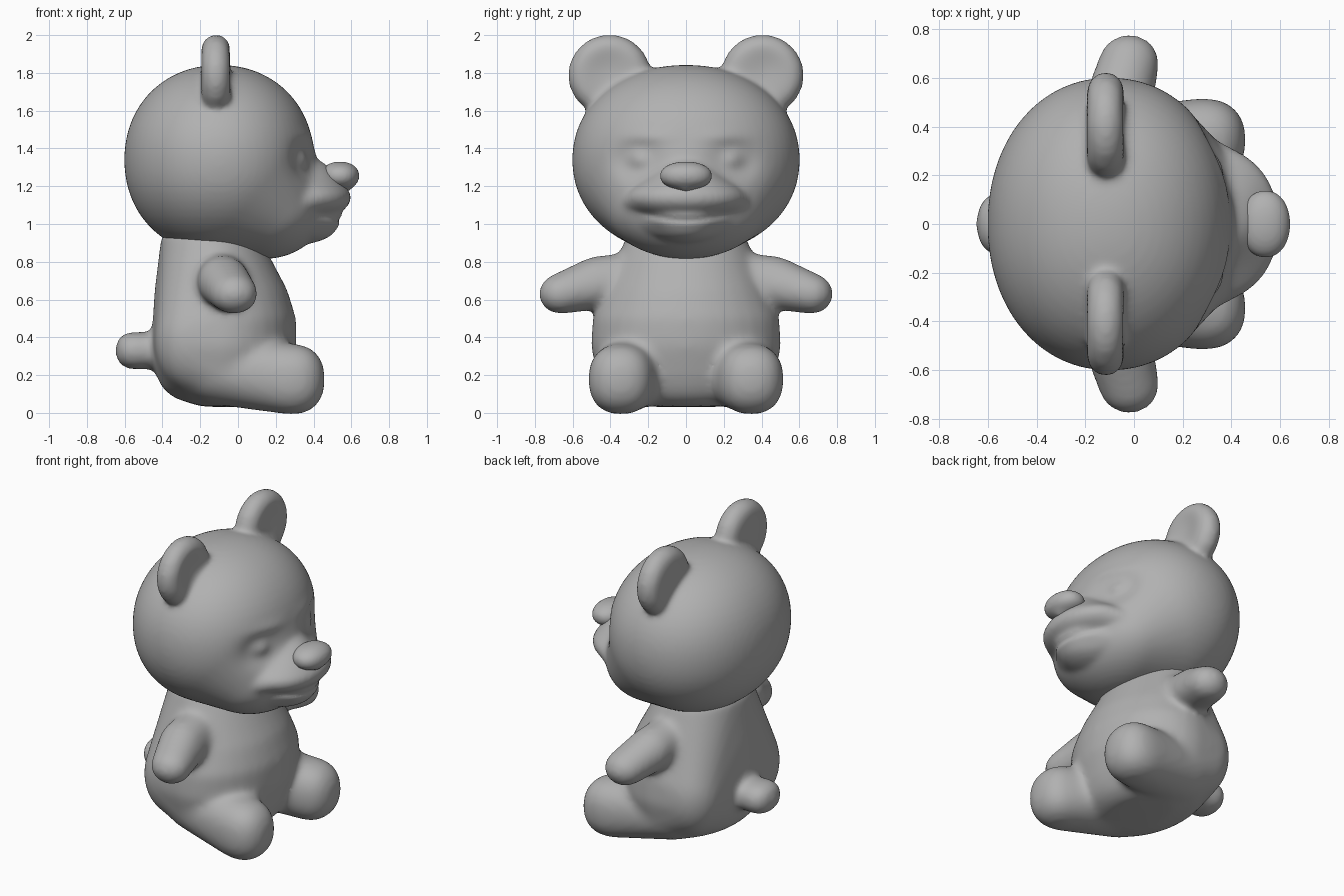
import bpy, bmesh, math
from mathutils import Vector

cube = bpy.data.objects.get("Cube")
if cube:
    bpy.data.objects.remove(cube, do_unlink=True)

grey = bpy.data.materials.new("plain grey")
grey.use_nodes = True
grey.diffuse_color = (0.44, 0.44, 0.44, 1)
grey.node_tree.nodes["Principled BSDF"].inputs["Base Color"].default_value = (0.44, 0.44, 0.44, 1)


def ball(centre, radii, power=2.0, rings=16, sides=32):
    """Points on an ellipsoid; a higher power makes it squarer."""
    points = []
    for i in range(rings):
        v = math.pi * (i + 0.5) / rings
        for j in range(sides):
            u = math.tau * j / sides
            d = Vector((math.sin(v) * math.cos(u), math.sin(v) * math.sin(u), math.cos(v)))
            d /= sum(abs(c) ** power for c in d) ** (1 / power)
            points.append(Vector(c + r * k for c, r, k in zip(centre, radii, d)))
    return points


def hull(bm, *clouds):
    """Add the convex skin around one or more balls."""
    tmp = bmesh.new()
    for cloud in clouds:
        for p in cloud:
            tmp.verts.new(p)
    bmesh.ops.convex_hull(tmp, input=tmp.verts[:])
    loose = [v for v in tmp.verts if not v.link_faces]
    bmesh.ops.delete(tmp, geom=loose, context='VERTS')
    bmesh.ops.recalc_face_normals(tmp, faces=tmp.faces[:])
    mesh = bpy.data.meshes.new("piece")
    tmp.to_mesh(mesh)
    tmp.free()
    bm.from_mesh(mesh)
    bpy.data.meshes.remove(mesh)


def finish(name, bm, voxel, rounds, sculpt=None):
    """Fuse the pieces into one soft skin, then sculpt details."""
    mesh = bpy.data.meshes.new(name)
    bm.to_mesh(mesh)
    bm.free()
    obj = bpy.data.objects.new(name, mesh)
    bpy.context.collection.objects.link(obj)
    remesh = obj.modifiers.new("fuse", 'REMESH')
    remesh.mode = 'VOXEL'
    remesh.voxel_size = voxel
    smooth = obj.modifiers.new("soften", 'SMOOTH')
    smooth.factor = 0.5
    smooth.iterations = rounds
    bpy.context.view_layer.update()
    fused = bpy.data.meshes.new_from_object(obj.evaluated_get(bpy.context.evaluated_depsgraph_get()))
    obj.modifiers.clear()
    obj.data = fused
    if sculpt:
        for v in fused.vertices:
            v.co.x += sculpt(v.co)
    fused.materials.clear()
    fused.materials.append(grey)
    fused.shade_smooth()
    return obj


# Body: torso from oval slices, given as height, centre x, half depth, half width
slices = [(0.04, -0.03, 0.19, 0.28), (0.08, -0.06, 0.28, 0.37), (0.13, -0.075, 0.325, 0.43),
          (0.2, -0.08, 0.355, 0.47), (0.35, -0.075, 0.385, 0.505), (0.5, -0.07, 0.378, 0.495),
          (0.65, -0.09, 0.352, 0.435), (0.8, -0.13, 0.287, 0.37), (0.95, -0.15, 0.255, 0.31)]
torso = [ball((cx, 0, z), (rx, ry, 0.01), rings=5) for z, cx, rx, ry in slices]
# Full hips at the back
torso += [ball((-0.25, side * 0.29, 0.38), (0.19, 0.19, 0.26)) for side in (-1, 1)]
body = bmesh.new()
hull(body, *torso)
for side in (-1, 1):
    # Leg
    hull(body, ball((-0.08, side * 0.25, 0.23), (0.24, 0.22, 0.19)),
         ball((0.285, side * 0.345, 0.178), (0.175, 0.172, 0.186), 2.35))
    # Arm
    hull(body, ball((-0.09, side * 0.3, 0.71), (0.135, 0.13, 0.14)),
         ball((-0.075, side * 0.48, 0.693), (0.14, 0.12, 0.135)),
         ball((-0.02, side * 0.665, 0.63), (0.126, 0.116, 0.108)))
# Tail
hull(body, ball((-0.4, 0, 0.33), (0.09, 0.12, 0.095)),
     ball((-0.55, 0, 0.33), (0.1, 0.132, 0.1), 2.3))
finish("body", body, 0.018, 22)

# Head: skull flowing into the jaw, then the bridge, muzzle and lower lip
head = bmesh.new()
hull(head, ball((-0.1, 0, 1.34), (0.502, 0.602, 0.502), 2.1, 32, 64),
     ball((0.14, 0, 1.1), (0.33, 0.43, 0.285), 2, 24, 48))
hull(head, ball((0.31, 0, 1.2), (0.22, 0.19, 0.165)),
     ball((0.35, 0, 1.14), (0.25, 0.315, 0.12)),
     ball((0.2, 0, 1.1), (0.25, 0.4, 0.14)))
hull(head, ball((0.34, 0, 1.03), (0.212, 0.22, 0.09)),
     ball((0.3, 0, 0.99), (0.225, 0.2, 0.1)),
     ball((0.2, 0, 1.02), (0.25, 0.36, 0.13)))
for side in (-1, 1):
    # Ear: a rounded disc
    angles = [math.tau * k / 20 for k in range(20)]
    hull(head, *[ball((-0.116, side * (0.405 + 0.138 * math.cos(a)), 1.788 + 0.135 * math.sin(a)),
                      (0.079, 0.084, 0.081), rings=8, sides=12) for a in angles])


def bump(co, centre, size):
    offset = Vector((co.x, abs(co.y), co.z)) - Vector(centre)
    return math.exp(-sum((o / s) ** 2 for o, s in zip(offset, size)))


def face_details(co):
    # Eye sockets, closed eyelids, brows, dished ears and the mouth crease
    move = -0.05 * bump(co, (0.36, 0.26, 1.33), (0.15, 0.13, 0.1))
    move += 0.035 * bump(co, (0.34, 0.25, 1.34), (0.15, 0.06, 0.05))
    move += 0.01 * bump(co, (0.35, 0.2, 1.46), (0.15, 0.13, 0.04))
    move -= 0.015 * bump(co, (-0.04, 0.42, 1.82), (0.08, 0.1, 0.1))
    if co.x > 0.35:
        rise = co.z - 1.02 - 0.7 * co.y ** 2
        move -= 0.012 * math.exp(-(rise / 0.016) ** 2 - (co.y / 0.25) ** 4)
    return move


finish("head", head, 0.015, 12, face_details)

# Nose: wide on top, pointed below
nose = bmesh.new()
hull(nose, ball((0.54, 0, 1.255), (0.102, 0.138, 0.075), 2.15),
     ball((0.53, 0, 1.21), (0.08, 0.04, 0.05)))
finish("nose", nose, 0.01, 4)
